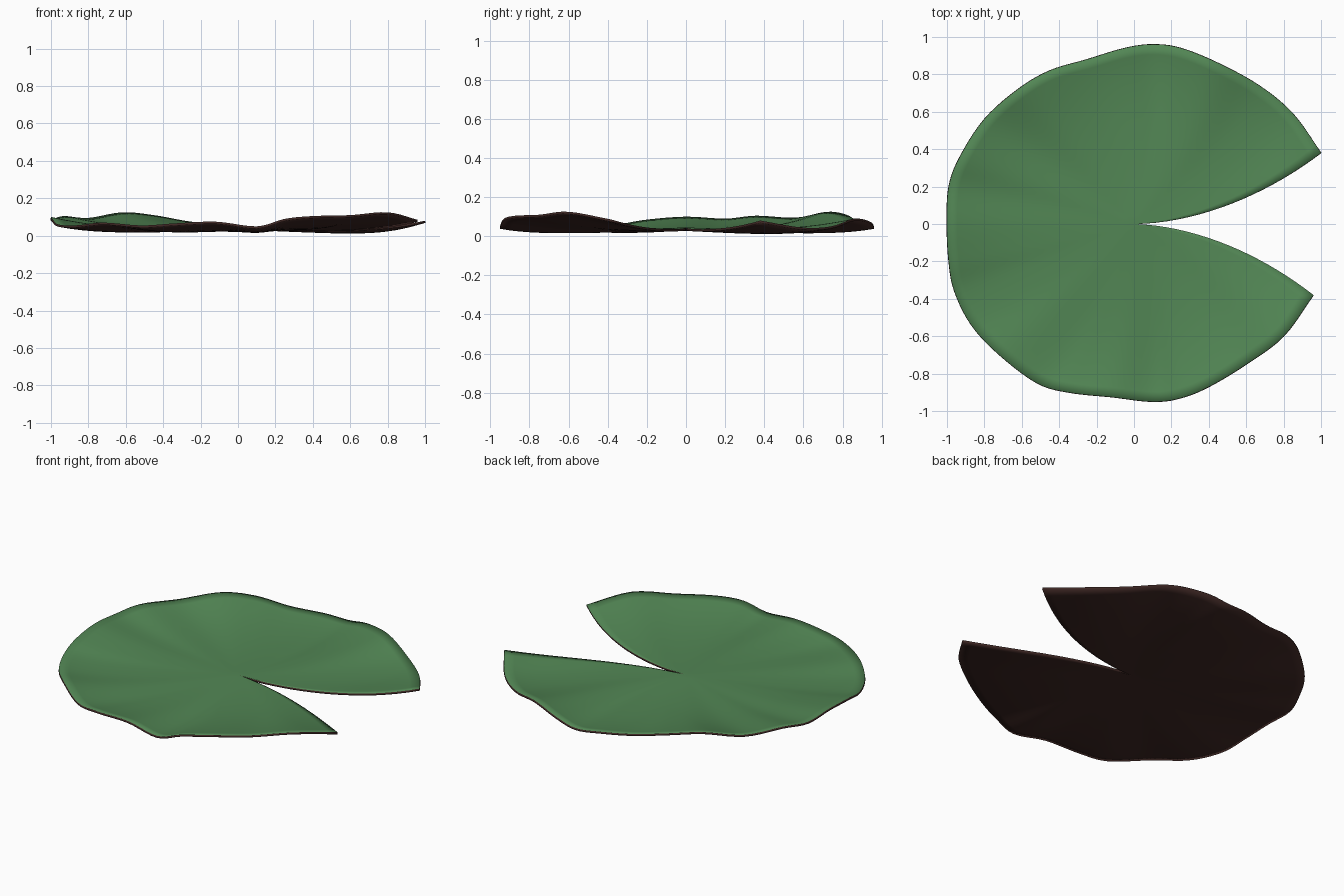
import bpy, bmesh, math
from mathutils import Vector

if "Cube" in bpy.data.objects:
    bpy.data.objects.remove(bpy.data.objects["Cube"])

# Rim of the leaf, anticlockwise from one notch tip to the other
RIM = [Vector(p) for p in [
    (1.0, .38, .08), (.85, .59, .045), (.67, .74, .05), (.45, .86, .09),
    (.25, .94, .075), (.1, .96, .05), (-.05, .94, .06), (-.25, .88, .075),
    (-.45, .82, .11), (-.62, .72, .125), (-.8, .56, .095), (-.93, .36, .105),
    (-.99, .2, .09), (-1.0, 0, .1), (-.99, -.2, .085), (-.96, -.36, .06),
    (-.87, -.54, .055), (-.72, -.7, .07), (-.52, -.85, .055), (-.35, -.9, .065),
    (-.12, -.925, .075), (.1, -.95, .05), (.25, -.93, .09), (.4, -.87, .105),
    (.6, -.75, .11), (.8, -.6, .125), (.96, -.38, .085)]]
STEPS, RINGS = 5, 18
NOTCH = math.radians(21)
CENTRE_Z = .045


def smooth_path(pts, steps):
    """Catmull-Rom curve through the points."""
    p = [2 * pts[0] - pts[1]] + pts + [2 * pts[-1] - pts[-2]]
    out = []
    for i in range(1, len(p) - 2):
        a, b, c, d = p[i - 1:i + 3]
        for k in range(steps):
            u = k / steps
            out.append(.5 * (2 * b + (c - a) * u + (2 * a - 5 * b + 4 * c - d) * u * u
                             + (3 * b - a - 3 * c + d) * u ** 3))
    return out + [pts[-1]]


def leaf_point(rim, t):
    """Point a fraction t of the way from the centre to the rim."""
    ang = math.atan2(rim.y, rim.x) % math.tau
    r = math.hypot(rim.x, rim.y) * t
    # the notch narrows towards the centre
    ang = math.pi + (ang - math.pi) * (math.pi - NOTCH * t ** .8) / (math.pi - NOTCH)
    # shallow dish, ripples growing towards an upturned rim
    dish = CENTRE_Z - .017 * math.sin(math.pi * min(t / 1.5, 1))
    lift = .3 * t ** 2 + .7 * t ** 6
    z = dish + (rim.z - .07) * .9 * t ** 2.5 * (1 - lift) + (rim.z - dish) * lift
    return (r * math.cos(ang), r * math.sin(ang), z)


def material(name, rgb):
    m = bpy.data.materials.new(name)
    m.diffuse_color = (*rgb, 1)
    m.use_nodes = True
    m.node_tree.nodes["Principled BSDF"].inputs["Base Color"].default_value = m.diffuse_color
    return m


# Leaf surface as a fan of rings
bm = bmesh.new()
centre = bm.verts.new((0, 0, CENTRE_Z))
rays = [[bm.verts.new(leaf_point(p, j / RINGS)) for j in range(1, RINGS + 1)]
        for p in smooth_path(RIM, STEPS)]
for a, b in zip(rays, rays[1:]):
    bm.faces.new((centre, a[0], b[0]))
    for j in range(RINGS - 1):
        bm.faces.new((a[j], a[j + 1], b[j + 1], b[j]))
for f in bm.faces:
    f.smooth = True
mesh = bpy.data.meshes.new("lily_pad")
bm.to_mesh(mesh)
bm.free()
pad = bpy.data.objects.new("lily_pad", mesh)
bpy.context.collection.objects.link(pad)
mesh.materials.append(material("leaf_green", (.085, .24, .09)))
mesh.materials.append(material("underside_brown", (.05, .021, .018)))

# Thin body with a brown underside and edge
solid = pad.modifiers.new("thickness", 'SOLIDIFY')
solid.thickness = .012
solid.offset = -1
solid.material_offset = 1
solid.material_offset_rim = 1
